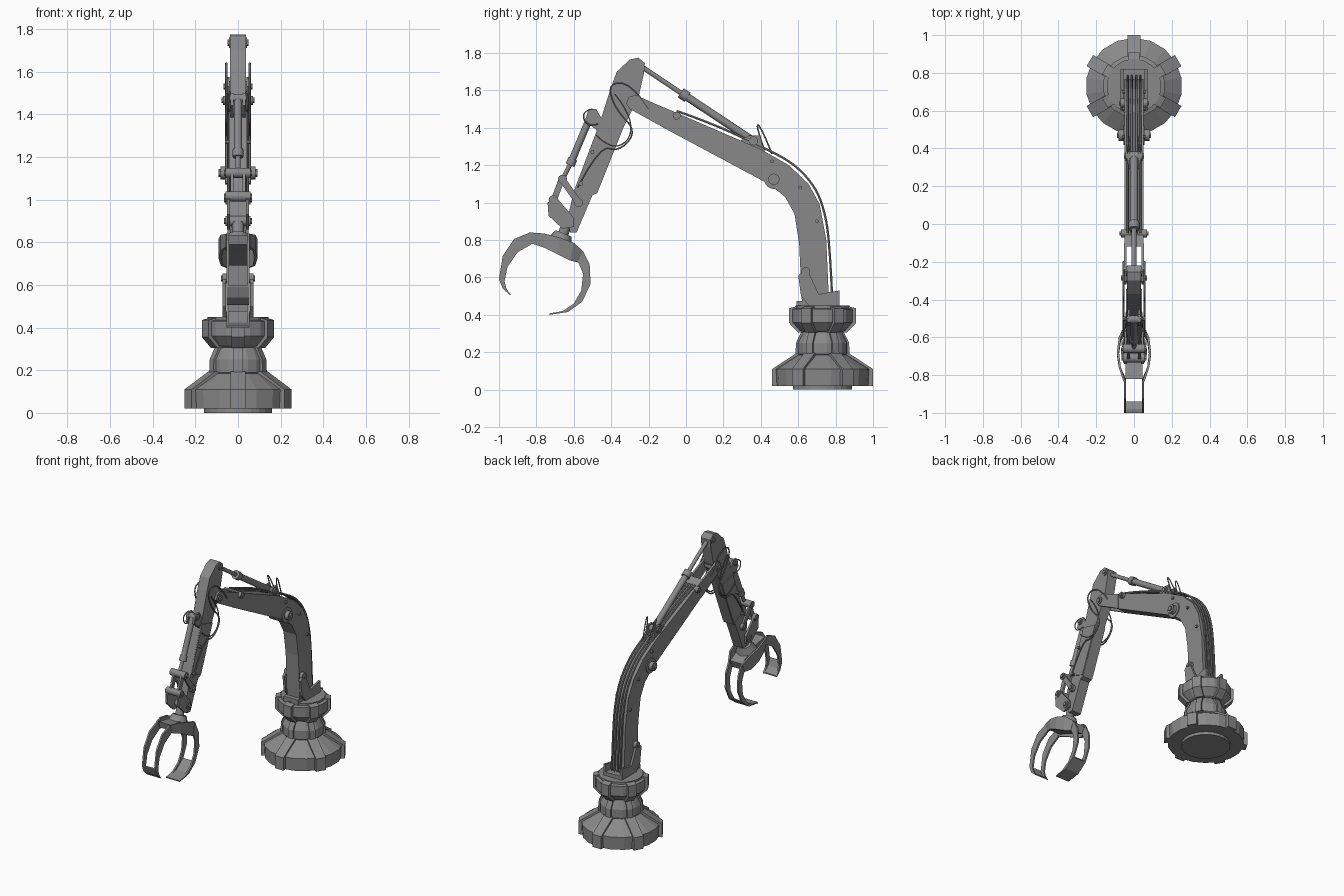
import bpy, bmesh
from math import pi, cos, sin, radians
from mathutils import Vector, Matrix

default = bpy.data.objects.get("Cube")
if default:
    bpy.data.objects.remove(default, do_unlink=True)

BASE = Vector((0, .73, 0))

steel = bpy.data.materials.new("grey steel")
steel.use_nodes = True
colour = (.25, .25, .25, 1)
steel.diffuse_color = colour
steel.node_tree.nodes["Principled BSDF"].inputs["Base Color"].default_value = colour


def finish(name, bm, smooth=False):
    """Turn a bmesh into a named steel object."""
    bmesh.ops.recalc_face_normals(bm, faces=bm.faces)
    mesh = bpy.data.meshes.new(name)
    bm.to_mesh(mesh)
    bm.free()
    mesh.materials.append(steel)
    obj = bpy.data.objects.new(name, mesh)
    bpy.context.collection.objects.link(obj)
    if smooth:
        bpy.ops.object.select_all(action='DESELECT')
        obj.select_set(True)
        bpy.context.view_layer.objects.active = obj
        bpy.ops.object.shade_smooth_by_angle(angle=radians(35))
    return obj


def add_prism(bm, outline, x0, x1):
    """Extrude a side outline of (y, z) points between two x positions."""
    face = bm.faces.new([bm.verts.new((x0, y, z)) for y, z in outline])
    grown = bmesh.ops.extrude_face_region(bm, geom=[face])["geom"]
    moved = [v for v in grown if isinstance(v, bmesh.types.BMVert)]
    bmesh.ops.translate(bm, verts=moved, vec=(x1 - x0, 0, 0))
    return list(face.verts) + moved


def slab(name, outline, half):
    bm = bmesh.new()
    add_prism(bm, outline, -half, half)
    return finish(name, bm)


def cheeks(name, outline, inner, outer):
    """A pair of mirrored side plates."""
    bm = bmesh.new()
    for side in (-1, 1):
        add_prism(bm, outline, side * inner, side * outer)
    return finish(name, bm)


def rod(name, a, b, r, r2=None, sides=16):
    """Round bar between two points."""
    a, b = Vector(a), Vector(b)
    turn = (b - a).to_track_quat('Z', 'Y').to_matrix().to_4x4()
    bm = bmesh.new()
    bmesh.ops.create_cone(bm, cap_ends=True, segments=sides, radius1=r,
                          radius2=r if r2 is None else r2, depth=(b - a).length,
                          matrix=Matrix.Translation((a + b) / 2) @ turn)
    return finish(name, bm, True)


def pin(name, y, z, r, half):
    """Cross pin with a thinner bolt head at both ends."""
    rod(name, (-half, y, z), (half, y, z), r)
    tip = half + .008
    rod(name + "_bolt", (-tip, y, z), (tip, y, z), r * .6, sides=6)


def hose(name, points, r=.005):
    """Bent hose through a few points."""
    curve = bpy.data.curves.new(name, 'CURVE')
    curve.dimensions = '3D'
    curve.bevel_depth, curve.bevel_resolution, curve.resolution_u = r, 1, 4
    spline = curve.splines.new('NURBS')
    spline.points.add(len(points) - 1)
    for p, co in zip(spline.points, points):
        p.co = (*co, 1)
    spline.use_endpoint_u, spline.order_u = True, 3
    temp = bpy.data.objects.new(name + "_path", curve)
    bpy.context.collection.objects.link(temp)
    graph = bpy.context.evaluated_depsgraph_get()
    mesh = bpy.data.meshes.new_from_object(temp.evaluated_get(graph))
    bm = bmesh.new()
    bm.from_mesh(mesh)
    bpy.data.objects.remove(temp, do_unlink=True)
    return finish(name, bm, True)


def lathe(name, profile, sides=18):
    """Faceted turned body of (radius, z) rings around the base axis."""
    bm = bmesh.new()
    rings = []
    for r, z in profile:
        angles = [2 * pi * (i + .5) / sides for i in range(sides)]
        rings.append([bm.verts.new(BASE + Vector((r * cos(t), r * sin(t), z))) for t in angles])
    for low, high in zip(rings, rings[1:]):
        for i in range(sides):
            j = (i + 1) % sides
            bm.faces.new((low[i], low[j], high[j], high[i]))
    bm.faces.new(rings[0])
    bm.faces.new(rings[-1])
    return finish(name, bm)


def ribs(name, outline, half):
    """Six radial ribs around the base."""
    bm = bmesh.new()
    for k in range(6):
        verts = add_prism(bm, outline, -half, half)
        spin = Matrix.Rotation(k * pi / 3, 4, 'Z')
        bmesh.ops.transform(bm, matrix=Matrix.Translation(BASE) @ spin, verts=verts)
    return finish(name, bm)


# Turned pedestal
lathe("floor_disc", [(.16, 0), (.16, .03)], 24)
lathe("lower_base", [(.25, .02), (.255, .11), (.135, .185)])
lathe("waist", [(.12, .17), (.135, .19), (.135, .25), (.1, .32)])
lathe("turntable", [(.1, .305), (.125, .315), (.165, .36), (.165, .43), (.145, .435), (.145, .45)])
ribs("lower_rib", [(.12, .02), (.27, .02), (.27, .11), (.14, .195), (.12, .19)], .034)
ribs("waist_rib", [(.1, .18), (.145, .18), (.142, .25), (.108, .32), (.08, .32)], .02)
ribs("turntable_rib", [(.1, .305), (.13, .305), (.178, .355), (.178, .435), (.14, .445), (.1, .445)], .03)

# Foot bracket of the boom
cheeks("foot_plate", [(.6, .61), (.645, .65), (.71, .51), (.82, .53), (.82, .445),
                      (.66, .445), (.615, .5)], .056, .072)
slab("foot_block", [(.59, .44), (.82, .44), (.82, .475), (.59, .475)], .056)
pin("foot_pin", .64, .63, .024, .072)

# Curved boom and its forked tip
slab("boom", [(-.12, 1.51), (.4, 1.285), (.55, 1.2), (.655, 1.1), (.715, .99), (.75, .8), (.765, .46),
              (.62, .46), (.605, .78), (.58, .94), (.53, 1.03), (.45, 1.095), (-.12, 1.4)], .05)
cheeks("boom_fork", [(-.1, 1.5), (-.27, 1.575), (-.305, 1.565), (-.32, 1.53), (-.3, 1.5), (-.1, 1.39)], .039, .053)
pin("elbow_pin", -.286, 1.53, .025, .06)
pin("boom_hub", .47, 1.125, .03, .083)
rod("boom_hub_ring", (-.056, .47, 1.125), (.056, .47, 1.125), .052, sides=24)
pin("boom_clamp", -.05, 1.465, .021, .07)

# Main hydraulic cylinder
top, mid, low = (0, -.25, 1.735), (0, -.01, 1.575), (0, .36, 1.33)
rod("main_piston", top, mid, .013)
rod("main_barrel", mid, low, .021)
rod("main_collar", (0, -.028, 1.587), (0, .008, 1.563), .029)
pin("main_top_pin", -.25, 1.735, .024, .042)
pin("main_low_pin", .36, 1.33, .024, .045)
cheeks("cylinder_bracket", [(.27, 1.32), (.34, 1.36), (.39, 1.36), (.43, 1.25)], .022, .036)

# Stick arm
slab("stick", [(-.3, 1.765), (-.255, 1.775), (-.22, 1.745), (-.225, 1.69), (-.255, 1.56), (-.335, 1.4),
               (-.475, 1.05), (-.5, 1.04), (-.585, .84), (-.62, .84), (-.635, .91), (-.6, 1.06),
               (-.46, 1.43), (-.4, 1.62), (-.37, 1.7)], .037)
cheeks("stick_sleeve", [(-.345, 1.38), (-.475, 1.06), (-.585, 1.1), (-.465, 1.41)], .037, .043)

# Small tilt cylinder and linkage on the front of the stick
cheeks("tilt_bracket", [(-.52, 1.5), (-.48, 1.5), (-.44, 1.43), (-.47, 1.38), (-.54, 1.44)], .02, .034)
pin("tilt_top_pin", -.505, 1.475, .021, .04)
rod("tilt_barrel", (0, -.505, 1.475), (0, -.61, 1.225), .019)
rod("tilt_collar", (0, -.605, 1.235), (0, -.62, 1.2), .025)
rod("tilt_piston", (0, -.61, 1.225), (0, -.66, 1.125), .012)
cheeks("tilt_link", [(-.68, 1.12), (-.655, 1.145), (-.56, 1.01), (-.585, .985)], .039, .051)
cheeks("pull_link", [(-.68, 1.13), (-.645, 1.13), (-.69, 1.01), (-.725, 1.01)], .022, .036)
cheeks("wrist_plate", [(-.74, 1.0), (-.695, 1.03), (-.6, .92), (-.6, .87), (-.66, .86), (-.735, .93)], .038, .052)
for label, y, z in (("link_front", -.66, 1.125), ("link_rear", -.575, 1.0),
                    ("wrist_front", -.71, 1.015), ("wrist_rear", -.63, .9)):
    pin(label + "_pin", y, z, .024, .058)

# Rotator and palm of the grab
rod("rotator", (0, -.635, .89), (0, -.665, .81), .028)
rod("palm_top", (0, -.655, .835), (0, -.675, .785), .045, .07, 20)
rod("palm", (0, -.675, .785), (0, -.69, .745), .07, .045, 20)


def ribbons(name, path, thick=.006):
    """Mirrored curved blades; each station is (x, outer point, inner point)."""
    bm = bmesh.new()
    for side in (-1, 1):
        rows = [[bm.verts.new((side * (x + d), *p)) for d, p in
                 ((thick, a), (thick, b), (-thick, b), (-thick, a))] for x, a, b in path]
        for r, s in zip(rows, rows[1:]):
            for i in range(4):
                j = (i + 1) % 4
                bm.faces.new((r[i], r[j], s[j], s[i]))
        bm.faces.new(rows[0])
        bm.faces.new(rows[-1])
    return finish(name, bm)


# Bowed side shells of the palm
ribbons("palm_shell", [(.05, (-.835, .84), (-.82, .78)), (.075, (-.76, .835), (-.76, .76)),
                       (.085, (-.68, .815), (-.69, .725)), (.075, (-.6, .785), (-.62, .69)),
                       (.05, (-.55, .74), (-.58, .68))])
slab("palm_bridge", [(-.82, .835), (-.7, .815), (-.56, .74), (-.58, .69), (-.7, .745), (-.81, .79)], .046)

# Curved tines, each pair closed by a plate at the tip
claws = {
    "front": ([(-.835, .84), (-.92, .805), (-.98, .715), (-1, .59), (-.98, .54), (-.94, .505)],
              [(-.82, .78), (-.9, .735), (-.955, .655), (-.97, .58), (-.96, .54), (-.936, .505)]),
    "rear": ([(-.55, .74), (-.515, .67), (-.51, .565), (-.555, .47), (-.63, .415), (-.73, .4)],
             [(-.58, .69), (-.55, .62), (-.56, .53), (-.6, .46), (-.66, .42), (-.73, .406)]),
}
for label, (outer, inner) in claws.items():
    ribbons(label + "_tine", [(.048, a, b) for a, b in zip(outer, inner)])
    slab(label + "_tip_plate", outer[-3:] + [(y, z + .008) for y, z in reversed(outer[-3:])], .048)

# Hoses along the boom back
for x in (-.034, -.012, .012, .034):
    hose("boom_hose", [(x, -.05, 1.49), (x, .15, 1.42), (x, .4, 1.3), (x, .57, 1.215), (x, .68, 1.1),
                       (x, .735, .98), (x, .768, .8), (x, .782, .48)], .007)
for side in (-1, 1):
    # Loops around the elbow and pipes down the stick
    s = side * .055
    hose("elbow_hose", [(s, -.2, 1.5), (s, -.29, 1.64), (s, -.42, 1.64), (s, -.38, 1.5),
                        (s, -.26, 1.38), (s, -.36, 1.27), (s, -.46, 1.31), (s, -.58, 1.08)])
    hose("elbow_loop", [(s, -.38, 1.58), (s, -.3, 1.48), (s, -.29, 1.34), (s, -.4, 1.28), (s, -.48, 1.36)], .004)
    hose("cylinder_hose", [(side * .02, .42, 1.28), (side * .035, .37, 1.42),
                           (side * .035, .4, 1.41), (side * .02, .46, 1.26)], .004)
    hose("tilt_hose", [(side * .036, -.5, 1.5), (side * .045, -.56, 1.49),
                       (side * .045, -.53, 1.4), (side * .04, -.47, 1.42)], .004)
    # Hose clips on the boom and stick sides
    for y, z in ((.61, 1.08), (.7, .9), (.46, 1.22), (-.56, 1.1), (-.5, 1.27)):
        rod("hose_clip", (side * .035, y, z), (side * .062, y, z), .01, sides=8)
